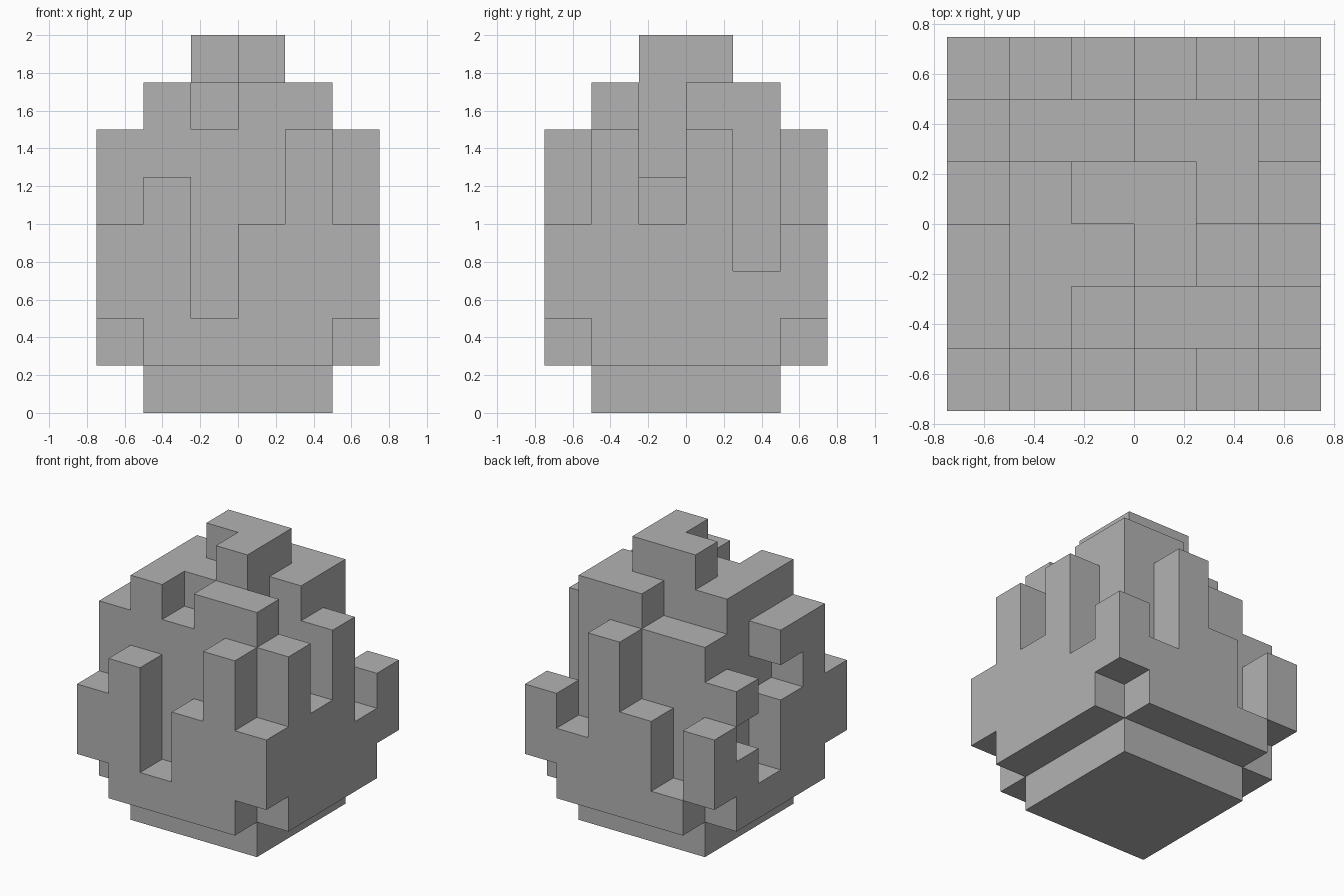
import bpy
import bmesh
from mathutils import Vector

if "Cube" in bpy.data.objects:
    bpy.data.objects.remove(bpy.data.objects["Cube"], do_unlink=True)

BLOCK = 0.25
ORIGIN = Vector((-0.75, -0.75, 0))

grey = bpy.data.materials.new("plain_grey")
grey.use_nodes = True
color = (0.45, 0.45, 0.45, 1)
grey.diffuse_color = color
grey.node_tree.nodes["Principled BSDF"].inputs["Base Color"].default_value = color


def column(x, y, bottom, top):
    return {(x, y, z) for z in range(bottom, top)}


def side(place, heights):
    """Row of shell columns along one side, standing above the base."""
    cells = set()
    for n, top in enumerate(heights, 1):
        cells |= column(*place(n), 1, top)
    return cells


# Core: column heights, one row per step from front to back
core_heights = [(7, 6, 7, 7),
                (7, 7, 8, 5),
                (7, 8, 8, 7),
                (6, 6, 7, 7)]
core, crown, base = set(), set(), set()
for y, row in enumerate(core_heights, 1):
    for x, top in enumerate(row, 1):
        base |= column(x, y, 0, 1)
        core |= column(x, y, 1, min(top, 7))
        crown |= column(x, y, 7, top)

# Stepped shell sides, with two overhanging ledges on the right
parts = {
    "base": base,
    "core": core,
    "crown": crown,
    "front_shell": side(lambda n: (n, 0), (5, 2, 4, 6)),
    "back_shell": side(lambda n: (n, 5), (2, 4, 6, 3)),
    "left_shell": side(lambda n: (5, n), (6, 4, 6, 3)),
    "right_shell": side(lambda n: (0, n), (6, 4, 2, 3)) | {(0, 2, 5), (0, 4, 4)},
}

# Corner posts
for y, depth in ((0, "front"), (5, "back")):
    for x, hand in ((0, "right"), (5, "left")):
        parts[f"{depth}_{hand}_post"] = column(x, y, 2, 4)

occupied = set().union(*parts.values())


def build(name, cells):
    """Skin the blocks with their exposed faces only and merge flat areas."""
    bm = bmesh.new()
    for cell in sorted(cells):
        for axis in range(3):
            for step in (0, 1):
                neighbour = list(cell)
                neighbour[axis] += 2 * step - 1
                if tuple(neighbour) in occupied:
                    continue
                u, v = Vector(), Vector()
                u[(axis + 1) % 3] = v[(axis + 2) % 3] = 1
                corner = Vector(cell)
                corner[axis] += step
                ring = [corner, corner + u, corner + u + v, corner + v]
                if not step:
                    ring.reverse()
                bm.faces.new([bm.verts.new(ORIGIN + p * BLOCK) for p in ring])
    bmesh.ops.remove_doubles(bm, verts=bm.verts[:], dist=0.001)
    bmesh.ops.dissolve_limit(bm, angle_limit=0.01, verts=bm.verts[:], edges=bm.edges[:])
    mesh = bpy.data.meshes.new(name)
    bm.to_mesh(mesh)
    bm.free()
    mesh.materials.append(grey)
    bpy.context.collection.objects.link(bpy.data.objects.new(name, mesh))


for part_name, part_cells in parts.items():
    build(part_name, part_cells)
